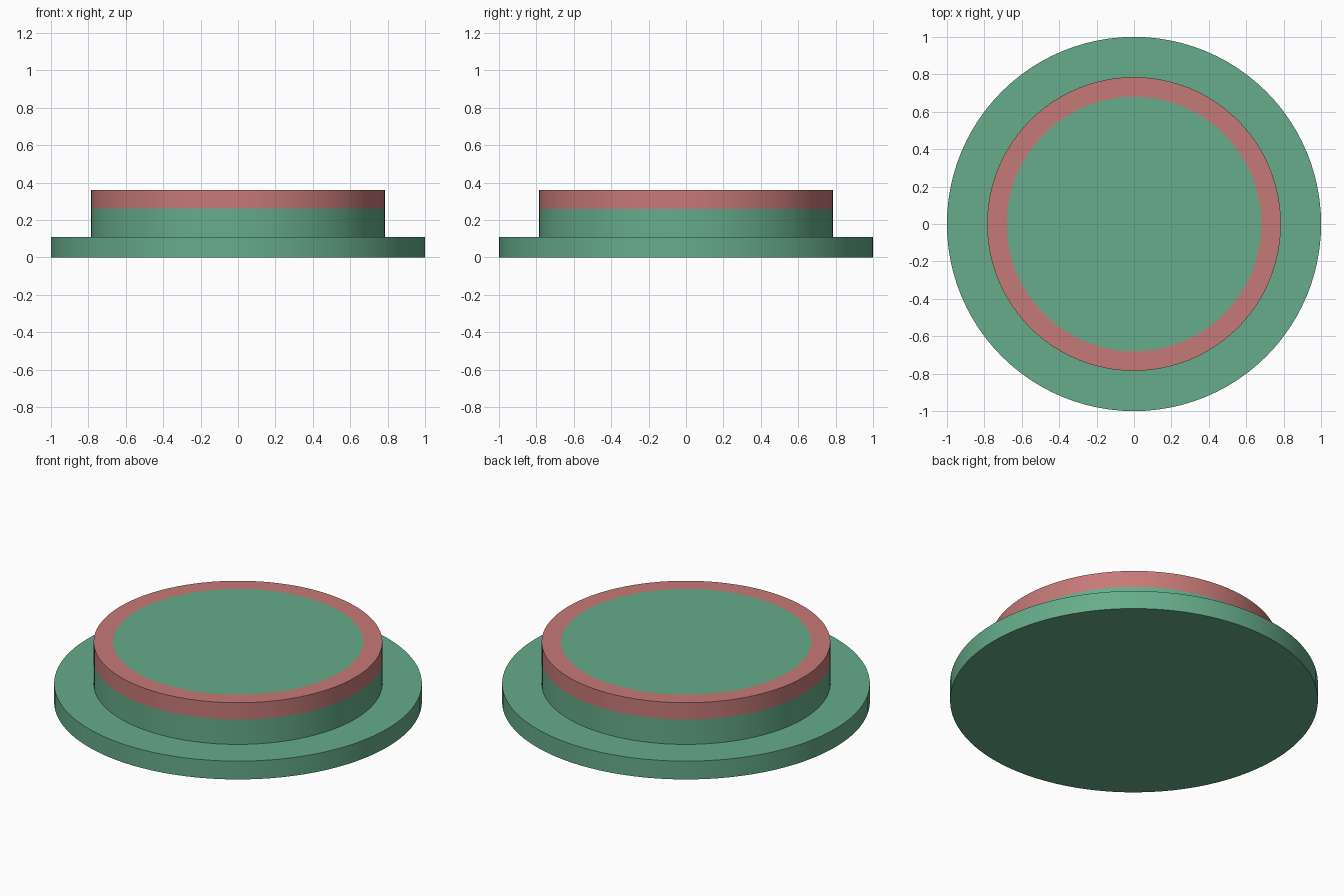
import bpy, bmesh, math

if "Cube" in bpy.data.objects:
    bpy.data.objects.remove(bpy.data.objects["Cube"])

SIDES = 96


def make_material(name, color):
    mat = bpy.data.materials.new(name)
    mat.diffuse_color = (*color, 1.0)
    mat.use_nodes = True
    mat.node_tree.nodes["Principled BSDF"].inputs["Base Color"].default_value = mat.diffuse_color
    return mat


green = make_material("soft green", (0.133, 0.413, 0.254))
pink = make_material("dusty pink", (0.565, 0.195, 0.188))

# Stepped disc profile (radius, height), from the base edge up and in to the top
profile = [(1.0, 0.0), (1.0, 0.11), (0.785, 0.11), (0.785, 0.26),
           (0.785, 0.36), (0.68, 0.36)]
PINK_BANDS = {3, 4}  # upper wall and top rim

bm = bmesh.new()
rings = []
for r, z in profile:
    rings.append([bm.verts.new((r * math.cos(2 * math.pi * i / SIDES),
                                r * math.sin(2 * math.pi * i / SIDES), z))
                  for i in range(SIDES)])

# Walls and ledges, coloured by band
for b in range(len(rings) - 1):
    low, high = rings[b], rings[b + 1]
    for i in range(SIDES):
        j = (i + 1) % SIDES
        f = bm.faces.new((low[i], low[j], high[j], high[i]))
        f.material_index = 1 if b in PINK_BANDS else 0

# Closed underside and green top panel
bm.faces.new(list(reversed(rings[0])))
bm.faces.new(rings[-1])

mesh = bpy.data.meshes.new("stepped_disc")
bm.to_mesh(mesh)
bm.free()
mesh.materials.append(green)
mesh.materials.append(pink)

disc = bpy.data.objects.new("stepped_disc", mesh)
bpy.context.collection.objects.link(disc)

# Smooth round walls with crisp corners
bpy.context.view_layer.objects.active = disc
disc.select_set(True)
bpy.ops.object.shade_smooth_by_angle(angle=math.radians(30))
